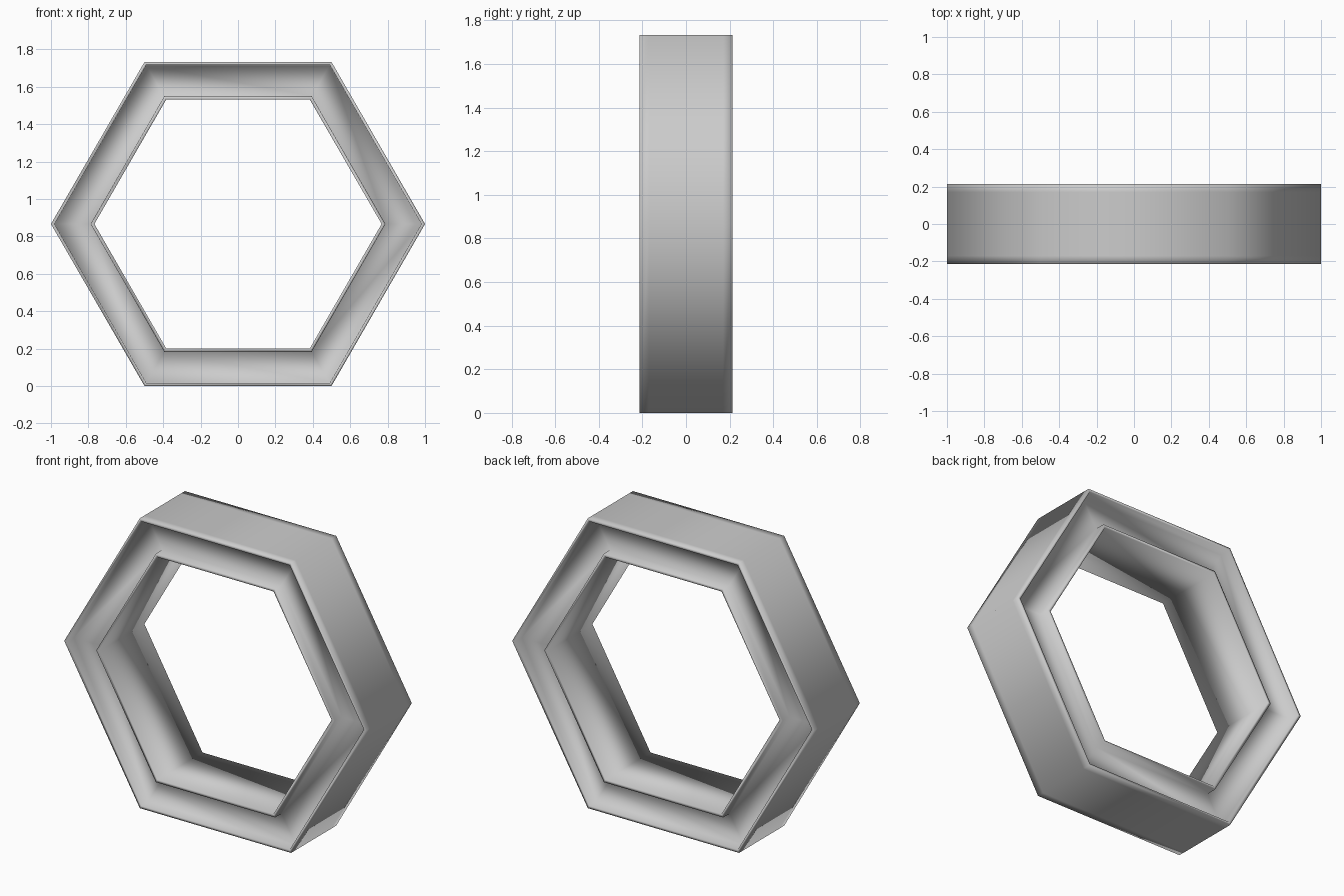
import bpy, bmesh, math

if "Cube" in bpy.data.objects:
    bpy.data.objects.remove(bpy.data.objects["Cube"])

SIDES = 6
HALF = 0.213               # half depth along y
CENTER_Z = math.sqrt(3) / 2
FLOOR = 0.15               # y of the recessed channel floor

# Front half of the cross-section: (corner radius, y), inner to outer
front = [(0.768, -HALF), (0.788, -HALF), (0.79, -FLOOR),
         (0.979, -FLOOR), (0.981, -HALF), (1.0, -HALF), (1.0, -0.17)]
profile = front + [(r, -y) for r, y in reversed(front)]

# Sweep the cross-section around a hexagon
bm = bmesh.new()
rings = []
for i in range(SIDES):
    a = 2 * math.pi * i / SIDES
    rings.append([bm.verts.new((r * math.cos(a), y, CENTER_Z + r * math.sin(a)))
                  for r, y in profile])
n = len(profile)
for i in range(SIDES):
    a, b = rings[i], rings[(i + 1) % SIDES]
    for j in range(n):
        k = (j + 1) % n
        bm.faces.new((a[j], a[k], b[k], b[j]))
bmesh.ops.recalc_face_normals(bm, faces=bm.faces)
for f in bm.faces:
    f.smooth = True

# Channelled hexagonal frame
mesh = bpy.data.meshes.new("hexagon_frame")
bm.to_mesh(mesh)
bm.free()
frame = bpy.data.objects.new("hexagon_frame", mesh)
bpy.context.collection.objects.link(frame)
